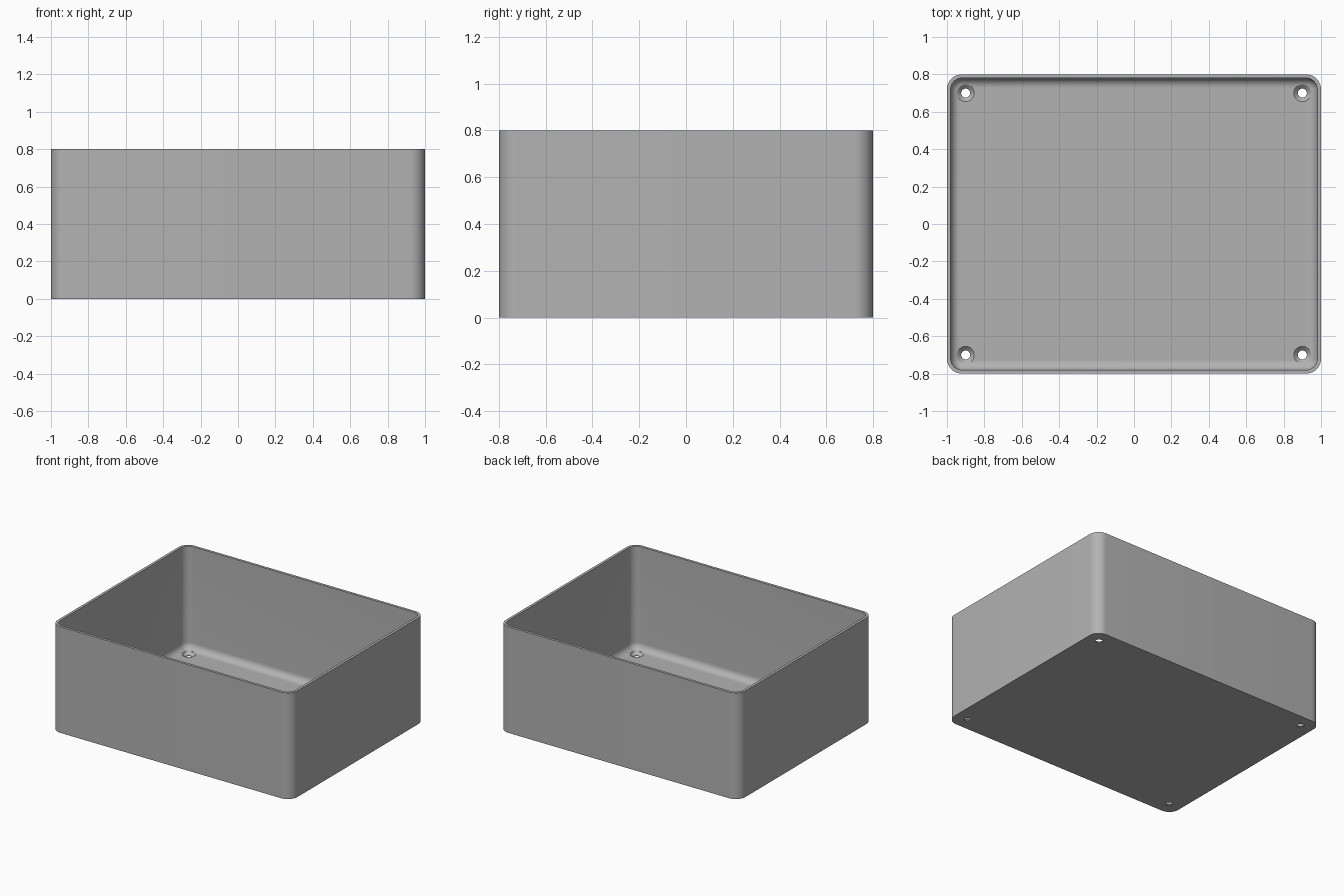
import bpy, bmesh, math
from mathutils import Vector

if "Cube" in bpy.data.objects:
    bpy.data.objects.remove(bpy.data.objects["Cube"])

HALF_X, HALF_Y, HEIGHT = 1.0, 0.8, 0.8
WALL, FLOOR, CORNER, FILLET = 0.02, 0.025, 0.08, 0.05
STEPS = 10

grey = bpy.data.materials.new("plain grey")
grey.use_nodes = True
grey.diffuse_color = (0.45, 0.45, 0.45, 1)
grey.node_tree.nodes["Principled BSDF"].inputs["Base Color"].default_value = grey.diffuse_color


def rounded_ring(bm, inset, z):
    """Rounded rectangle of vertices, offset inwards from the outer wall."""
    radius = CORNER - inset
    ring = []
    for quarter, (sx, sy) in enumerate([(1, 1), (-1, 1), (-1, -1), (1, -1)]):
        for i in range(STEPS + 1):
            a = math.pi / 2 * (quarter + i / STEPS)
            ring.append(bm.verts.new((sx * (HALF_X - CORNER) + radius * math.cos(a),
                                      sy * (HALF_Y - CORNER) + radius * math.sin(a), z)))
    return ring


def make_object(name, bm):
    bmesh.ops.recalc_face_normals(bm, faces=bm.faces)
    mesh = bpy.data.meshes.new(name)
    bm.to_mesh(mesh)
    bm.free()
    mesh.materials.append(grey)
    obj = bpy.data.objects.new(name, mesh)
    bpy.context.collection.objects.link(obj)
    return obj


# Open tray: outer wall, rim, inner wall and a rounded fillet down to the floor
section = [(0, 0), (0, HEIGHT), (WALL, HEIGHT)]
for i in range(STEPS + 1):
    a = math.pi / 2 * i / STEPS
    section.append((WALL + FILLET * (1 - math.cos(a)),
                    FLOOR + FILLET * (1 - math.sin(a))))
bm = bmesh.new()
rings = [rounded_ring(bm, inset, z) for inset, z in section]
for low, high in zip(rings, rings[1:]):
    for i in range(len(low)):
        j = (i + 1) % len(low)
        bm.faces.new((low[i], low[j], high[j], high[i]))
bm.faces.new(rings[0][::-1])
bm.faces.new(rings[-1])
tray = make_object("open_box", bm)

# Countersunk screw holes, one near each corner of the floor
profile = [(0.024, -0.05), (0.024, 0.004), (0.046, FLOOR), (0.046, FLOOR + 0.03)]
bm = bmesh.new()
for sx in (-1, 1):
    for sy in (-1, 1):
        centre = Vector((0.9 * sx, 0.7 * sy, 0))
        loops = [[bm.verts.new(centre + Vector((r * math.cos(k * math.tau / 32),
                                                r * math.sin(k * math.tau / 32), z)))
                  for k in range(32)] for r, z in profile]
        for low, high in zip(loops, loops[1:]):
            for k in range(32):
                n = (k + 1) % 32
                bm.faces.new((low[k], low[n], high[n], high[k]))
        bm.faces.new(loops[0][::-1])
        bm.faces.new(loops[-1])
cutter = make_object("screw_hole_cutter", bm)
cutter.hide_render = True

cut = tray.modifiers.new("screw holes", "BOOLEAN")
cut.operation = "DIFFERENCE"
cut.solver = "EXACT"
cut.object = cutter
bpy.ops.object.select_all(action="DESELECT")
tray.select_set(True)
bpy.context.view_layer.objects.active = tray
bpy.ops.object.modifier_apply(modifier=cut.name)
bpy.data.objects.remove(cutter)
bpy.ops.object.shade_smooth_by_angle(angle=math.radians(30))
